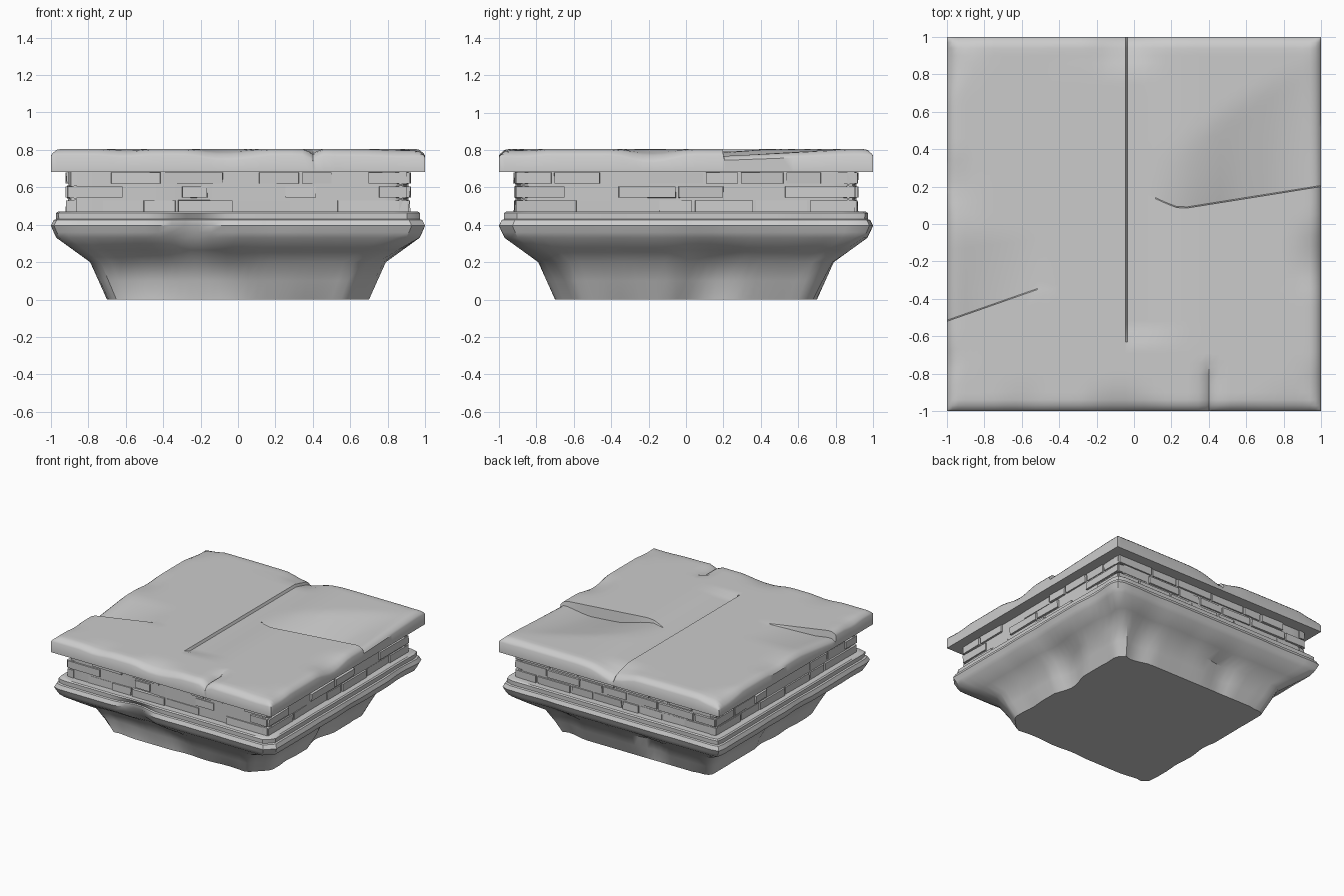
import bpy, bmesh, random, math
from mathutils import Vector, noise

if "Cube" in bpy.data.objects:
    bpy.data.objects.remove(bpy.data.objects["Cube"])

random.seed(4)


def finish(bm, name, angle=35):
    bmesh.ops.recalc_face_normals(bm, faces=bm.faces)
    me = bpy.data.meshes.new(name)
    bm.to_mesh(me)
    bm.free()
    ob = bpy.data.objects.new(name, me)
    bpy.context.collection.objects.link(ob)
    bpy.ops.object.select_all(action='DESELECT')
    ob.select_set(True)
    bpy.context.view_layer.objects.active = ob
    bpy.ops.object.shade_smooth_by_angle(angle=math.radians(angle))
    return ob


def rough(x, y, z, scale):
    return max(0.0, noise.noise(Vector((x * scale + 7.3, y * scale, z * scale))))


def bump(v, centre, width):
    t = abs(v - centre) / width
    return 0.0 if t >= 1 else (1 - t * t) ** 2


# Worn square ring with individually chipped corners
CHIPS = {(1, -1): 0.13, (-1, -1): 0.06, (1, 1): 0.07, (-1, 1): 0.04}
N = 28


def ring_point(h, t, side, z, wear):
    d = wear * rough(t * h + side * 9, z, side, 3.0)
    if side == 0:                                   # gouge in the front moulding
        d += 0.07 * bump(t * h, -0.25, 0.2) * bump(z, 0.36, 0.13)
    d *= min(1, (1 - abs(t)) * 8)
    x, y = t * h, -h + d
    for _ in range(side):
        x, y = -y, x
    sx, sy = (1 if x > 0 else -1), (1 if y > 0 else -1)
    over = abs(x) + abs(y) - (2 * h - CHIPS[(sx, sy)] * (0.4 + wear * 8))
    if over > 0:
        x -= sx * over / 2
        y -= sy * over / 2
    return x, y, z


def loft(name, profile):
    bm = bmesh.new()
    rings = []
    for h, z, wear in profile:
        rings.append([bm.verts.new(ring_point(h, -1 + 2 * i / N, s, z, wear))
                      for s in range(4) for i in range(N)])
    for a, b in zip(rings, rings[1:]):
        for i in range(len(a)):
            j = (i + 1) % len(a)
            bm.faces.new((a[i], a[j], b[j], b[i]))
    bm.faces.new(rings[0][::-1])
    bm.faces.new(rings[-1])
    return finish(bm, name)


# Tapered base with moulding
loft("base", [(0.70, 0.0, 0.08), (0.745, 0.10, 0.09), (0.79, 0.20, 0.07),
              (0.88, 0.265, 0.05), (0.97, 0.33, 0.02), (0.985, 0.36, 0.02),
              (1.0, 0.395, 0.02), (0.985, 0.425, 0.015), (0.972, 0.43, 0.01),
              (0.972, 0.462, 0.005), (0.962, 0.47, 0.005)])

# Recessed wall behind the bricks
loft("wall", [(0.905, 0.46, 0.0), (0.905, 0.69, 0.0)])


# Uneven bricks around the wall
def brick(bm, side, x0, x1, z0, z1, depth):
    m = bmesh.ops.create_cube(bm, size=1)["verts"]
    for v in m:
        out = v.co.y < 0
        inset = 0.006 if out else 0
        x = x0 + inset if v.co.x < 0 else x1 - inset
        z = z0 + inset if v.co.z < 0 else z1 - inset
        y = -depth + random.uniform(0, 0.008) if out else -0.86
        for _ in range(side):
            x, y = -y, x
        v.co = (x, y, z)


bm = bmesh.new()
for side in range(4):
    for z0, z1 in ((0.465, 0.535), (0.54, 0.61), (0.615, 0.685)):
        x = -0.915
        while x < 0.9:
            w = random.uniform(0.14, 0.34)
            x1 = x + w if x + w < 0.8 else 0.915
            missing = side == 0 and z0 > 0.53 and x < 0.05 and x1 > -0.05
            if not missing and random.random() > 0.12:
                brick(bm, side, x, x1 - 0.006, z0, z1, random.uniform(0.913, 0.925))
            x = x1
finish(bm, "wall_bricks", 30)


# Broken paving slab: height of its worn top
def slab_height(x, y, v, w):
    z = 0.806
    if x > -0.04:                                   # slightly sunken right half
        z -= 0.02 * bump(x, -0.03, 0.35) * (y > -0.62)
    if v > 0.2 and x > 0.12:                        # sunken break on the right
        z -= 0.085 * max(0, 1 - (v - 0.2) / (0.15 + 0.55 * min(1, x))) * min(1, (x - 0.12) / 0.4) * min(1, 0.3 + (1 - x) * 3)
    if v > -0.45 and x < -0.5:                      # sunken break on the left
        z -= 0.055 * max(0, 1 - (v + 0.45) / 0.4) * min(1, (-0.5 - x) / 0.35)
    edge = 1 - max(abs(x), abs(y))
    z -= 0.036 * max(0, 1 - edge / 0.05) ** 2
    if edge < 0.16:                                 # weathered rim
        f = 1 - edge / 0.16
        z -= 0.06 * f * rough(x, y, 0, 2.6)
    if y < -0.8:                                    # front crack
        z -= 0.03 * bump(x, 0.4, 0.03)
    if y > 0.8:                                     # notch at the back of the seam
        z -= 0.04 * bump(x, -0.04, 0.22) * (y - 0.8) / 0.2
    return z


def lines(extra):
    core = [-0.86 + 0.0573 * i for i in range(31)]
    core = [c for c in core if all(abs(c - e) > 0.02 for e in extra)]
    rim = [s * r for s in (-1, 1) for r in (1.0, 0.99, 0.97, 0.94, 0.9)]
    return sorted(core + extra + rim)


us = lines([-0.045, -0.035, 0.385, 0.4, 0.415])
vs = lines([-0.45, -0.444, 0.2, 0.206])
bm = bmesh.new()
grid = []
for v in vs:
    row = []
    for u in us:
        # bend rows so the breaks run at an angle
        y = v - 0.16 * (1 - u) * bump(v, 0.2, 0.6) * (u > 0) * min(1, u / 0.25)
        y += 0.35 * (u + 0.8) * bump(v, -0.45, 0.5) * (u < -0.3) * min(1, (-0.3 - u) / 0.2)
        row.append(bm.verts.new((u, y, slab_height(u, y, v, 0))))
    grid.append(row)
for j in range(len(vs) - 1):
    for i in range(len(us) - 1):
        bm.faces.new((grid[j][i], grid[j][i + 1], grid[j + 1][i + 1], grid[j + 1][i]))
# Slab sides and underside
n, m = len(us), len(vs)
rim = ([grid[0][i] for i in range(n - 1)] + [grid[j][-1] for j in range(m - 1)]
       + [grid[-1][i] for i in range(n - 1, 0, -1)] + [grid[j][0] for j in range(m - 1, 0, -1)])
low = [bm.verts.new((v.co.x, v.co.y, 0.682)) for v in rim]
for i in range(len(rim)):
    k = (i + 1) % len(rim)
    bm.faces.new((rim[i], low[i], low[k], rim[k]))
bm.faces.new(low)
finish(bm, "top_slab", 40)
